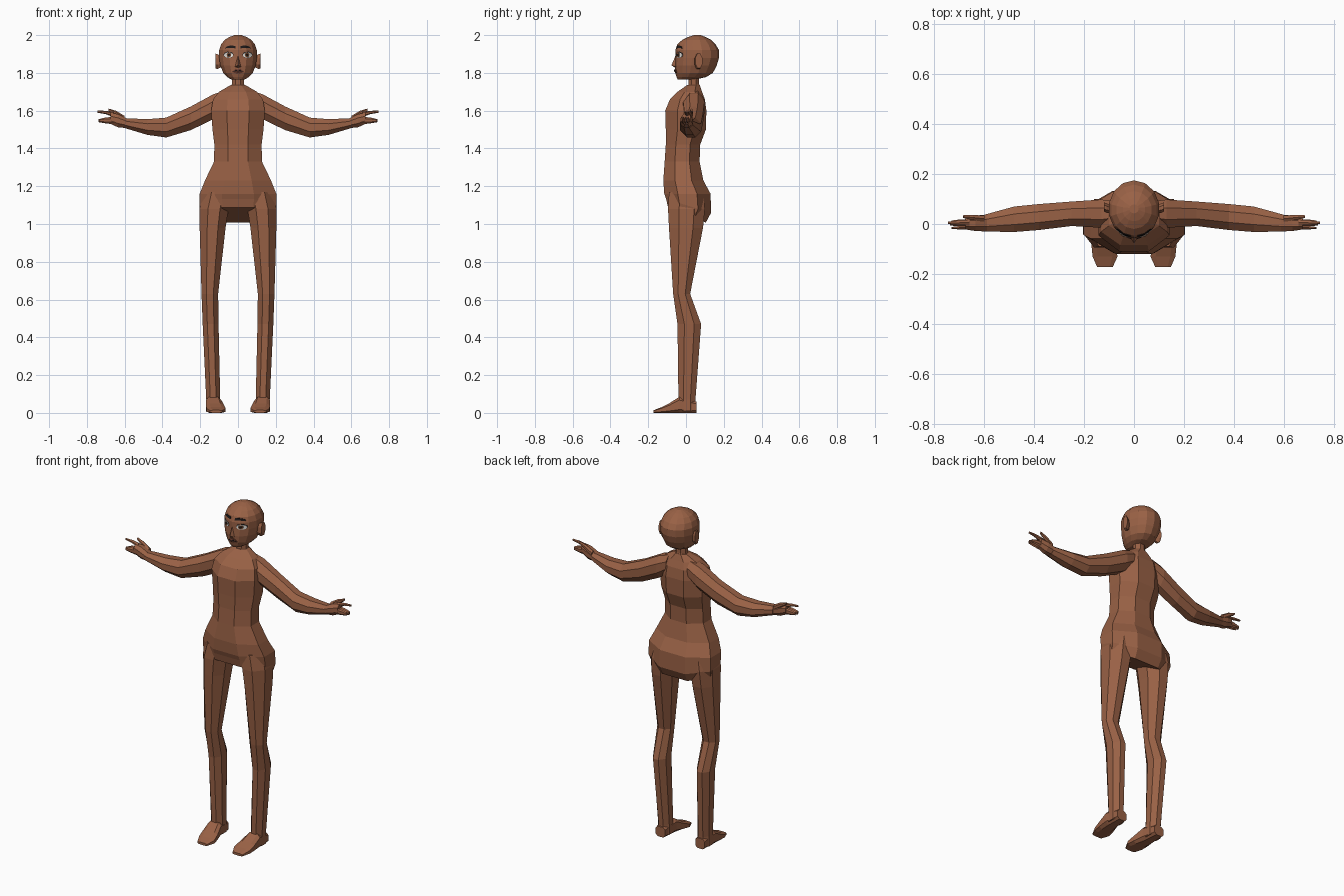
import bpy, bmesh, math
from mathutils import Vector
from mathutils.bvhtree import BVHTree


def material(name, r, g, b):
    m = bpy.data.materials.new(name)
    m.diffuse_color = (r, g, b, 1)
    return m


SKIN = material("brown_skin", 0.32, 0.12, 0.06)
LIP = material("dark_lip", 0.17, 0.055, 0.033)
WHITE = material("eye_white", 0.8, 0.78, 0.74)
IRIS = material("brown_iris", 0.16, 0.06, 0.025)
BLACK = material("black_hair", 0.012, 0.009, 0.009)


def finish(name, bm, mat, mirror=False):
    bmesh.ops.recalc_face_normals(bm, faces=bm.faces)
    me = bpy.data.meshes.new(name)
    bm.to_mesh(me)
    bm.free()
    me.materials.append(mat)
    ob = bpy.data.objects.new(name, me)
    bpy.context.collection.objects.link(ob)
    if mirror:
        ob.modifiers.new("mirror", 'MIRROR').use_mirror_merge = False
    return ob


def loft(name, axis, rings, n=8, power=1.0, tilt=0.0, mirror=False, mat=SKIN):
    """Skin rings (position, a_min, a_max, b_min, b_max[, tilt]) along an axis."""
    bm = bmesh.new()
    loops = []
    k = math.cos(math.pi / n)
    for ring in rings:
        p, a0, a1, b0, b1 = ring[:5]
        slope = ring[5] if len(ring) > 5 else tilt
        loop = []
        for i in range(n):
            t = 2 * math.pi * (i + 0.5) / n
            c, s = math.cos(t) / k, math.sin(t) / k
            c = math.copysign(abs(c) ** power, c)
            s = math.copysign(abs(s) ** power, s)
            a = (a0 + a1) / 2 + c * (a1 - a0) / 2
            b = (b0 + b1) / 2 + s * (b1 - b0) / 2
            q = p + slope * b
            co = {'z': (a, b, q), 'x': (q, a, b), 'y': (a, q, b)}[axis]
            loop.append(bm.verts.new(co))
        loops.append(loop)
    for lo, hi in zip(loops, loops[1:]):
        for i in range(n):
            j = (i + 1) % n
            bm.faces.new((lo[i], lo[j], hi[j], hi[i]))
    bm.faces.new(loops[0])
    bm.faces.new(loops[-1])
    return finish(name, bm, mat, mirror)


# Torso, from the hips up to the neck base
loft("torso", 'z', [
    (1.05, -.195, .195, -.095, .105, -.4),
    (1.10, -.205, .205, -.105, .133, -.3),
    (1.16, -.203, .203, -.115, .13),
    (1.23, -.175, .175, -.12, .092),
    (1.33, -.127, .127, -.113, .072),
    (1.42, -.125, .125, -.107, .075),
    (1.50, -.135, .135, -.107, .105),
    (1.60, -.142, .142, -.11, .108),
    (1.66, -.132, .132, -.085, .10),
    (1.70, -.10, .10, -.045, .085),
    (1.735, -.04, .04, .005, .073)])
loft("neck", 'z', [(1.70, -.045, .045, 0, .08),
                   (1.74, -.033, .033, .013, .07),
                   (1.79, -.033, .033, .013, .07)])

# Legs and feet
loft("leg", 'z', [
    (1.17, .03, .185, -.09, .09),
    (1.08, .05, .204, -.095, .10),
    (0.98, .066, .203, -.09, .09),
    (0.63, .105, .193, -.068, .022),
    (0.47, .103, .187, -.045, .08),
    (0.07, .094, .168, -.04, .05),
    (0.01, .094, .168, -.04, .05)], mirror=True)
loft("foot", 'y', [
    (.055, .10, .162, 0, .06),
    (-.035, .088, .17, 0, .085),
    (-.09, .073, .17, 0, .05),
    (-.13, .066, .166, 0, .03),
    (-.172, .085, .148, 0, .014)], power=.6, mirror=True)

# Arms
loft("arm", 'x', [
    (.07, 0, .09, 1.60, 1.705),
    (.13, -.015, .098, 1.555, 1.687),
    (.25, -.008, .09, 1.497, 1.622),
    (.38, -.024, .08, 1.458, 1.563),
    (.48, -.032, .07, 1.472, 1.555),
    (.60, -.03, .037, 1.508, 1.56)], mirror=True)
# Hands: palm, raised finger, lower fingers and thumb
loft("palm", 'x', [
    (.59, -.03, .037, 1.508, 1.56),
    (.635, -.028, .034, 1.512, 1.582),
    (.675, -.022, .024, 1.53, 1.588)], mirror=True)
loft("index_finger", 'x', [
    (.66, -.005, .017, 1.568, 1.59),
    (.70, -.004, .014, 1.583, 1.598),
    (.745, 0, .01, 1.59, 1.60)], n=6, mirror=True)
for k in range(3):
    y = -.022 + k * .013
    loft(f"lower_finger_{k + 1}", 'x', [
        (.655, y, y + .016, 1.53, 1.565),
        (.70, y, y + .014, 1.535, 1.562),
        (.738 - .006 * abs(k - 1), y + .003, y + .01, 1.54, 1.554)],
        n=6, mirror=True)
loft("thumb", 'x', [
    (.60, .008, .034, 1.54, 1.57),
    (.645, .016, .036, 1.57, 1.597),
    (.685, .024, .035, 1.598, 1.61)], n=6, mirror=True)

# Head
head = loft("head", 'z', [
    (1.765, -.035, .035, -.042, .05),
    (1.778, -.058, .058, -.048, .105),
    (1.80, -.078, .078, -.054, .14),
    (1.84, -.094, .094, -.056, .16),
    (1.88, -.10, .10, -.053, .172),
    (1.92, -.10, .10, -.053, .172),
    (1.95, -.09, .09, -.044, .155),
    (1.975, -.07, .07, -.018, .13),
    (1.99, -.045, .045, .012, .102),
    (2.0, -.018, .018, .043, .078)], n=14)
# Ears and nose
loft("ear", 'x', [
    (.085, .045, .07, 1.832, 1.885),
    (.11, .045, .083, 1.82, 1.90),
    (.12, .05, .087, 1.825, 1.902)], mirror=True)
bm = bmesh.new()
tip, bridge, base = [bm.verts.new(c) for c in
                     ((0, -.077, 1.84), (0, -.052, 1.90), (0, -.05, 1.822))]
sides = [bm.verts.new((s * .022, -.046, 1.83)) for s in (-1, 1)]
for v in sides:
    bm.faces.new((tip, bridge, v))
    bm.faces.new((tip, v, base))
bm.faces.new((bridge, sides[0], base, sides[1]))
finish("nose", bm, SKIN)

# Thin face details laid on the head surface
tree = BVHTree.FromPolygons([v.co for v in head.data.vertices],
                            [p.vertices for p in head.data.polygons])


def decal(name, pts, mat, lift, bulge=0.0, mirror=True):
    def on_head(x, z, d):
        hit = tree.ray_cast(Vector((x, -1, z)), Vector((0, 1, 0)))[0]
        return (x, hit.y - d, z)
    bm = bmesh.new()
    n = len(pts)
    rim = [bm.verts.new(on_head(x, z, lift)) for x, z in pts]
    back = [bm.verts.new(on_head(x, z, -.002)) for x, z in pts]
    mid = bm.verts.new(on_head(sum(p[0] for p in pts) / n,
                               sum(p[1] for p in pts) / n, lift + bulge))
    for i in range(n):
        j = (i + 1) % n
        bm.faces.new((mid, rim[i], rim[j]))
        bm.faces.new((rim[i], back[i], back[j], rim[j]))
    finish(name, bm, mat, mirror)


def oval(x, z, rx, rz, n=10):
    return [(x + rx * math.cos(2 * math.pi * i / n),
             z + rz * math.sin(2 * math.pi * i / n)) for i in range(n)]


decal("eye_outline", oval(.05, 1.896, .027, .017), BLACK, .001)
decal("eye_white", oval(.05, 1.894, .025, .0145), WHITE, .003)
decal("iris", oval(.048, 1.895, .012, .0125), IRIS, .0045)
decal("pupil", oval(.048, 1.895, .006, .0065), BLACK, .006)
decal("eyebrow", [(.014, 1.93), (.04, 1.933), (.068, 1.93),
                  (.06, 1.94), (.04, 1.945), (.014, 1.943)], BLACK, .003)
# Lips, with a dark line between them
decal("lips", [(-.033, 1.805), (-.012, 1.798), (.012, 1.798), (.033, 1.805),
               (.012, 1.822), (0, 1.82), (-.012, 1.822)], LIP, .003, .004, False)
decal("mouth_line", [(-.03, 1.805), (0, 1.811), (.03, 1.805),
                     (.012, 1.814), (-.012, 1.814)], BLACK, .006, .001, False)
